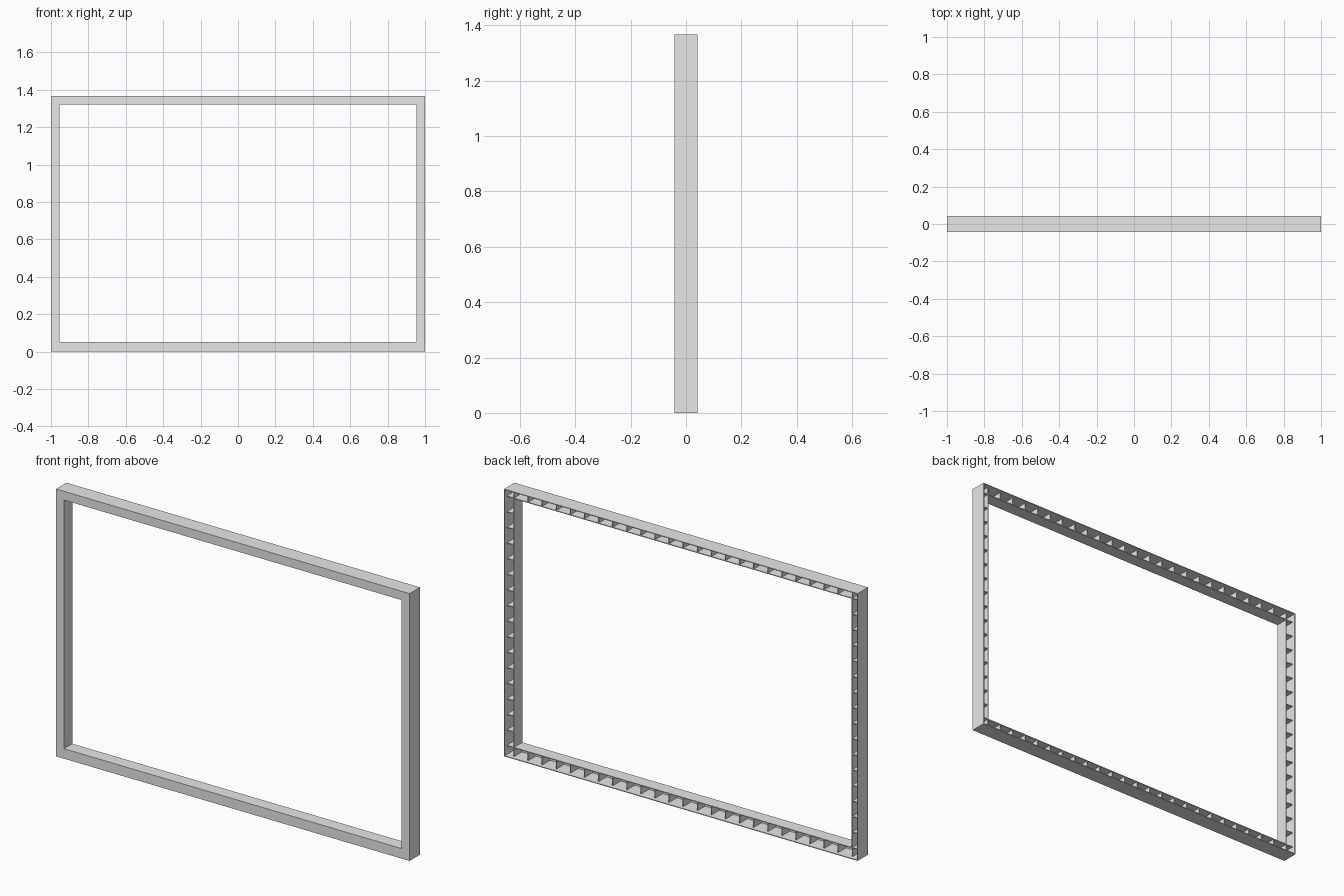
import bpy, bmesh

if "Cube" in bpy.data.objects:
    bpy.data.objects.remove(bpy.data.objects["Cube"])

W, H = 1.0, 1.367            # half width, full height
SIDE, TOP, BOTTOM = 0.045, 0.045, 0.051   # bar widths
FRONT, BACK, LIP = -0.042, 0.042, 0.025   # depths along y
T = 0.004                    # wall thickness

grey = bpy.data.materials.new("plain grey")
grey.diffuse_color = (0.8, 0.8, 0.8, 1)
grey.use_nodes = True
grey.node_tree.nodes["Principled BSDF"].inputs["Base Color"].default_value = grey.diffuse_color


def finish(name, bm):
    bmesh.ops.recalc_face_normals(bm, faces=bm.faces)
    mesh = bpy.data.meshes.new(name)
    bm.to_mesh(mesh)
    bm.free()
    mesh.materials.append(grey)
    obj = bpy.data.objects.new(name, mesh)
    bpy.context.collection.objects.link(obj)


def corners(bm, from_outer, inset, y):
    """Four corners of a rectangle set in from the outer edge, or out from the opening."""
    if from_outer:
        s = b = t = inset
    else:
        s, b, t = SIDE - inset, BOTTOM - inset, TOP - inset
    return [bm.verts.new(p) for p in (
        (-W + s, y, b), (W - s, y, b), (W - s, y, H - t), (-W + s, y, H - t))]


def add_box(bm, lo, hi):
    verts = bmesh.ops.create_cube(bm, size=1)["verts"]
    for v in verts:
        v.co = [(a + b) / 2 + c * (b - a) for a, b, c in zip(lo, hi, v.co)]


# Frame: hollow channel section carried round the four mitred corners
bm = bmesh.new()
profile = [(True, 0, BACK), (True, 0, FRONT), (False, 0, FRONT), (False, 0, LIP),
           (False, T, LIP), (False, T, FRONT + T), (True, T, FRONT + T), (True, T, BACK)]
loops = [corners(bm, *p) for p in profile]
for i, a in enumerate(loops):
    b = loops[(i + 1) % len(loops)]
    for j in range(4):
        k = (j + 1) % 4
        bm.faces.new((a[j], a[k], b[k], b[j]))
finish("frame_channel", bm)

# Ribs across the top and bottom channels
Y0, Y1, E = FRONT + T / 2, LIP - 0.001, T / 2
for name, z0, z1 in (("bottom_ribs", E, BOTTOM - E), ("top_ribs", H - TOP + E, H - E)):
    bm = bmesh.new()
    first = -W + SIDE - E
    for i in range(25):
        x = first + i * (-2 * first) / 24
        add_box(bm, (x - T / 2, Y0, z0), (x + T / 2, Y1, z1))
    finish(name, bm)

# Ribs across the side channels
for name, x0, x1 in (("left_ribs", -W + E, -W + SIDE - E), ("right_ribs", W - SIDE + E, W - E)):
    bm = bmesh.new()
    low, high = BOTTOM - E, H - TOP + E
    for i in range(17):
        z = low + i * (high - low) / 16
        add_box(bm, (x0, Y0, z - T / 2), (x1, Y1, z + T / 2))
    finish(name, bm)
